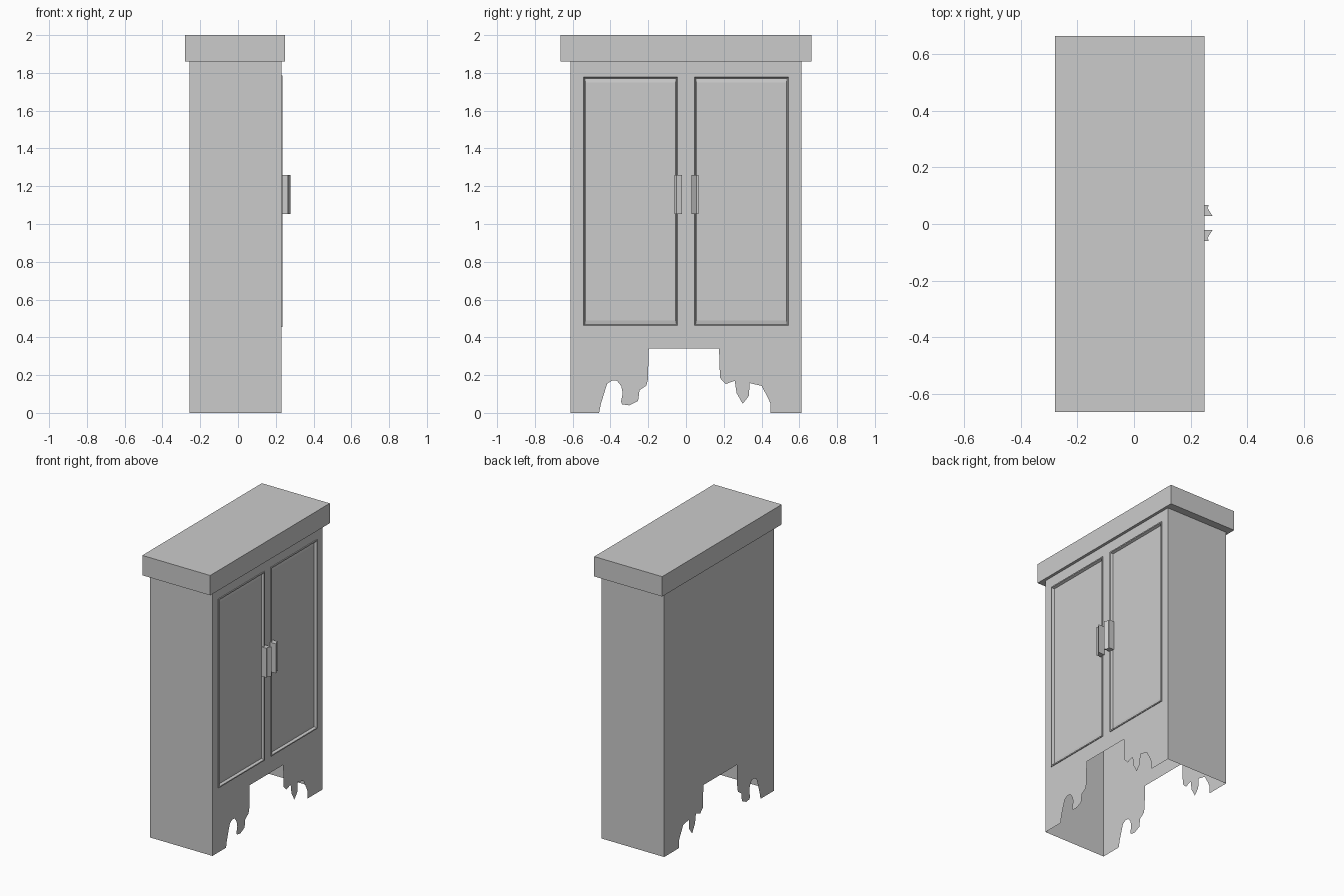
import bpy, bmesh

if "Cube" in bpy.data.objects:
    bpy.data.objects.remove(bpy.data.objects["Cube"])

XB, XF = -0.258, 0.229      # back and front planes of the carcass
W, H = 0.611, 1.86          # half width, carcass height
DZ0, DZ1 = 0.455, 1.785     # door panel bottom / top
DY0, DY1 = 0.037, 0.55      # door panel inner / outer side

# ragged lower apron edge (y, z)
apron = [(-.46, 0), (-.45, .05), (-.43, .115), (-.417, .155), (-.39, .172), (-.365, .17),
         (-.343, .142), (-.335, .105), (-.344, .06), (-.338, .045), (-.30, .04), (-.254, .063),
         (-.246, .12), (-.21, .145), (-.202, .175), (-.197, .34), (.175, .34), (.18, .185),
         (.21, .153), (.258, .17), (.268, .105), (.30, .048), (.333, .09), (.337, .158),
         (.40, .143), (.434, .08), (.447, .05), (.447, 0)]


def finish(bm, name, weld=True):
    if weld:
        bmesh.ops.remove_doubles(bm, verts=bm.verts, dist=1e-5)
    bmesh.ops.recalc_face_normals(bm, faces=bm.faces)
    me = bpy.data.meshes.new(name)
    bm.to_mesh(me)
    bm.free()
    ob = bpy.data.objects.new(name, me)
    bpy.context.collection.objects.link(ob)
    return ob


def face(bm, pts):
    return bm.faces.new([bm.verts.new(p) for p in pts])


def rect(bm, x, y0, y1, z0, z1):
    return face(bm, [(x, y0, z0), (x, y1, z0), (x, y1, z1), (x, y0, z1)])


def loop(x, x0, x1, y, z):
    return [(x0, -y, z), (x1, -y, z), (x1, y, z), (x0, y, z)]


def bridge(bm, a, b):
    n = len(a)
    for i in range(n):
        j = (i + 1) % n
        face(bm, [a[i], a[j], b[j], b[i]])


# cabinet shell: hollow, open at the bottom, with overhanging top
bm = bmesh.new()
edge = [(-W, 0)] + apron + [(W, 0)]
face(bm, [(XF, y, z) for y, z in edge + [(W, DZ0), (DY1, DZ0), (DY0, DZ0),
                                         (-DY0, DZ0), (-DY1, DZ0), (-W, DZ0)]])
face(bm, [(XB, y, z) for y, z in edge + [(W, H), (-W, H)]])
for y0, y1 in ((-W, -DY1), (-DY0, DY0), (DY1, W)):
    rect(bm, XF, y0, y1, DZ0, DZ1)
face(bm, [(XF, y, DZ1) for y in (-W, -DY1, -DY0, DY0, DY1, W)] + [(XF, W, H), (XF, -W, H)])
for y in (-W, W):
    face(bm, [(XB, y, 0), (XF, y, 0), (XF, y, DZ0), (XF, y, DZ1), (XF, y, H), (XB, y, H)])
body_top = loop(0, XB, XF, W, H)
low, high = (loop(0, -0.28, 0.249, 0.665, z) for z in (H, 2.0))
bridge(bm, body_top, low)
bridge(bm, low, high)
face(bm, high)
finish(bm, "cabinet_shell")

# door panels: thin lip, sloping moulding, recessed field
steps = [(0, XF), (0, XF + .006), (.008, XF + .006), (.014, XF - .012), (.035, XF - .008)]
for side, name in ((-1, "left_door_panel"), (1, "right_door_panel")):
    bm = bmesh.new()
    rings = []
    for d, x in steps:
        e = d if d < .02 else .018
        a, b = side * (DY0 + e), side * (DY1 - e)
        rings.append([(x, a, DZ0 + d), (x, b, DZ0 + d), (x, b, DZ1 - d), (x, a, DZ1 - d)])
    for a, b in zip(rings, rings[1:]):
        bridge(bm, a, b)
    field = face(bm, rings[-1])
    ob = finish(bm, name)
    if ob.data.polygons[-1].normal.x < 0:
        ob.data.flip_normals()

# handles: slanted section extruded upwards
section = [(.225, .067), (.264, .067), (.260, .056), (.277, .029), (.225, .029)]
for side, name, off in ((-1, "left_handle", .007), (1, "right_handle", 0)):
    bm = bmesh.new()
    a, b = ([(x, side * y + off, z) for x, y in section] for z in (1.053, 1.26))
    bridge(bm, a, b)
    face(bm, a)
    face(bm, b)
    finish(bm, name)
